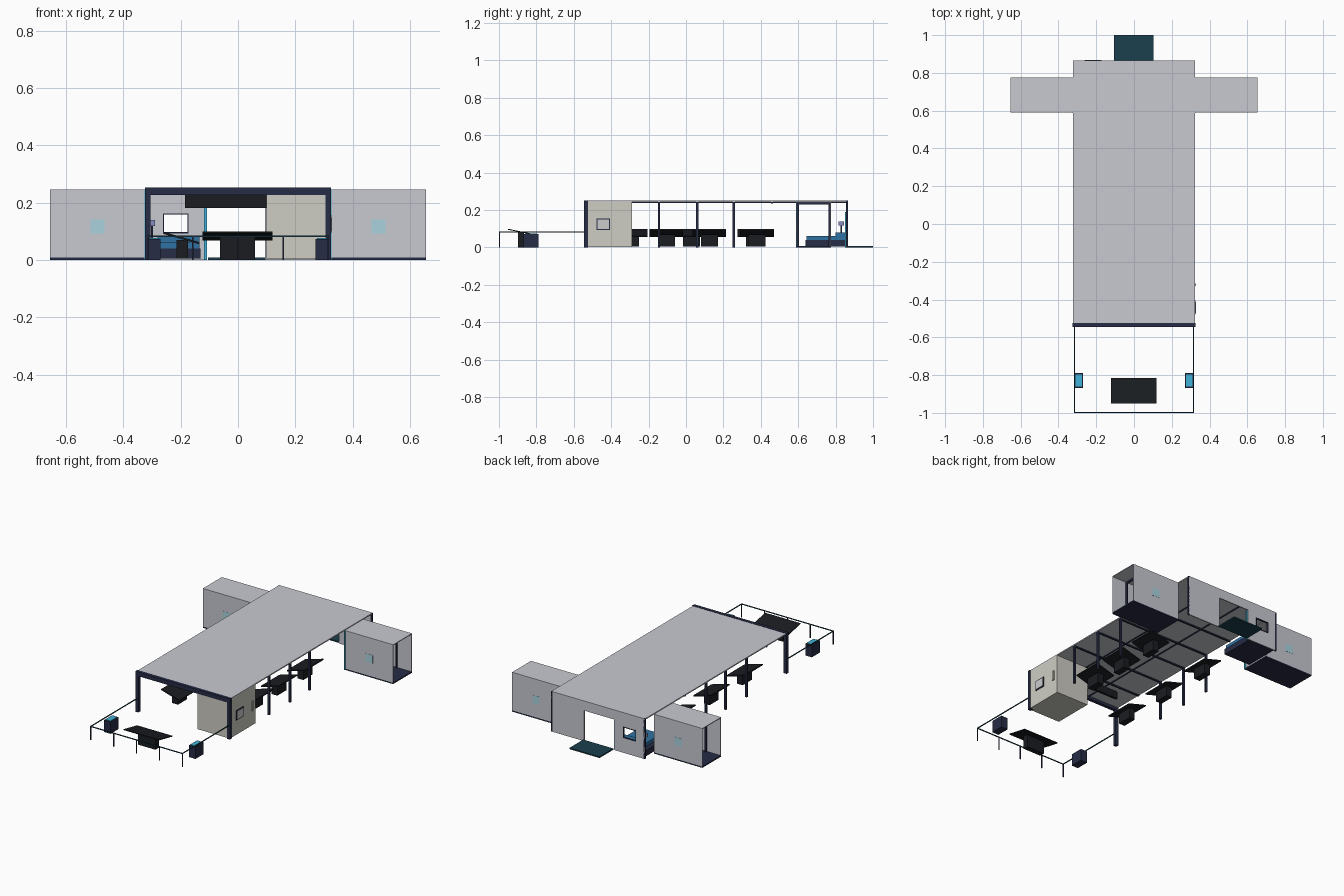
import bpy
from mathutils import Matrix

if "Cube" in bpy.data.objects:
    bpy.data.objects.remove(bpy.data.objects["Cube"])


def mat(name, r, g, b):
    m = bpy.data.materials.new(name)
    m.diffuse_color = (r, g, b, 1)
    m.use_nodes = True
    m.node_tree.nodes["Principled BSDF"].inputs["Base Color"].default_value = m.diffuse_color
    return m


NAVY = mat("navy", .02, .025, .06)
BLACK = mat("black", .01, .012, .015)
TEAL = mat("teal", .01, .05, .075)
CYAN = mat("cyan", .05, .45, .68)
BLUE = mat("blue", .03, .17, .36)
GLASS = mat("glass", .4, .65, .73)
BEIGE = mat("beige", .62, .61, .55)
GREY = mat("wall_grey", .58, .59, .64)
LILAC = mat("lilac", .25, .27, .55)


def box(name, x, y, z, m=None, tilt=None):
    """Box from (min, max) ranges; tilt = (axis, angle) about its centre."""
    c = [(a[0] + a[1]) / 2 for a in (x, y, z)]
    s = [a[1] - a[0] for a in (x, y, z)]
    bpy.ops.mesh.primitive_cube_add(size=1)
    o = bpy.context.object
    o.name = name
    o.data.transform(Matrix.Diagonal((*s, 1)))
    if tilt:
        o.data.transform(Matrix.Rotation(tilt[1], 4, tilt[0]))
    o.location = c
    if m:
        o.data.materials.append(m)
    return o


def post(name, x, y, z0, z1, w, m):
    return box(name, (x - w / 2, x + w / 2), (y - w / 2, y + w / 2), (z0, z1), m)


def side(s, a, b):
    return (a, b) if s > 0 else (-b, -a)


# Main roof with front beam, front posts and rear corner posts
box("main_roof", (-.322, .322), (-.535, .865), (.243, .25), GREY)
box("front_beam", (-.325, .325), (-.545, -.525), (.226, .252), NAVY)
for s in (-1, 1):
    post("front_post", s * .315, -.535, 0, .24, .02, NAVY)
    post("rear_post", s * .318, .86, 0, .25, .01, NAVY)
    post("cyan_post", s * .322, .592, 0, .245, .008, CYAN)
    for y in (-.145, .06, .255):
        post("side_post", s * .315, y, 0, .243, .012, NAVY)

# Ceiling beams
for y in (-.34, -.145, .06, .255, .46):
    box("cross_beam", (-.32, .32), (y - .005, y + .005), (.236, .243), NAVY)
for x in (-.11, .11):
    box("long_beam", (x - .004, x + .004), (-.53, .86), (.239, .243), NAVY)

# Back wall around a doorway and a window
Y = (.859, .865)
box("back_wall_right", (.095, .32), Y, (0, .243), GREY)
box("back_wall_lintel", (-.113, .095), Y, (.19, .243), GREY)
box("back_wall_door_side", (-.175, -.113), Y, (0, .243), GREY)
box("back_wall_window_side", (-.32, -.26), Y, (0, .243), GREY)
box("back_wall_sill", (-.26, -.175), Y, (0, .095), GREY)
box("back_wall_header", (-.26, -.175), Y, (.16, .243), GREY)
for x in ((-.262, -.258), (-.177, -.173)):
    box("window_jamb", x, (.857, .867), (.093, .162), NAVY)
for z in ((.093, .097), (.158, .162)):
    box("window_rail", (-.262, -.173), (.857, .867), z, NAVY)
post("door_strip", -.113, .855, 0, .19, .01, CYAN)
box("back_ramp", (-.105, .102), (.865, 1.0), (0, .008), TEAL)

# Side wings: open-ended tubes with a window in each long wall
for s in (-1, 1):
    X = side(s, .322, .655)
    box("wing_floor", X, (.59, .775), (0, .008), NAVY)
    box("wing_roof", X, (.59, .775), (.24, .245), GREY)
    for y, out in ((.592, -1), (.773, 1)):
        box("wing_wall", X, (y - .002, y + .002), (.008, .24), GREY)
        yo = y + out * .002
        box("wing_window", side(s, .465, .515), (yo - .001, yo + .001), (.092, .142), GLASS)
        post("wing_post", s * .555, y - out * .007, .008, .24, .01, NAVY)
    box("wing_beam", side(s, .55, .56), (.595, .77), (.23, .24), NAVY)

# Enclosed room at the front right, with window and door handle
box("room", (.1, .322), (-.54, -.29), (.003, .243), BEIGE)
box("room_window_frame", (.321, .325), (-.478, -.406), (.093, .155), NAVY)
box("room_window_pane", (.323, .327), (-.472, -.412), (.099, .149))
box("room_handle", (.32, .328), (-.328, -.316), (.095, .155), BEIGE)

# Hanging board under the front of the roof
box("hanging_board", (-.185, .12), (-.38, -.365), (.182, .226), BLACK)

# Side desks: sloping tops, high edge outwards
for s, ys in ((-1, (-.295, .03, .365)), (1, (-.105, .125, .38))):
    for y in ys:
        X = side(s, .132, .262)
        box("desk_top", X, (y - .09, y + .09), (.073, .08), BLACK, ('Y', -s * .28))
        box("desk_base", side(s, .175, .215), (y - .045, y + .045), (.005, .07), BLACK)

# Front desk in the yard
box("front_desk_top", (-.123, .12), (-.952, -.815), (.081, .086), BLACK, ('X', -.2))
box("front_desk_base", (-.062, .06), (-.897, -.865), (0, .08), BLACK)

# Yard cabinets with bright tops
for s in (-1, 1):
    box("cabinet", side(s, .27, .315), (-.868, -.788), (0, .073), NAVY)
    box("cabinet_top", side(s, .275, .31), (-.86, -.796), (.073, .076), CYAN)

# Yard fence
for s in (-1, 1):
    box("fence_side_rail", side(s, .313, .318), (-.997, -.535), (.081, .086), TEAL)
box("fence_front_rail", (-.318, .318), (-1.0, -.995), (.081, .086), TEAL)
for i in range(5):
    post("fence_post", -.3155 + i * .15775, -.9975, 0, .084, .005, NAVY)

# Blue bench and wall screen in the rear left corner
box("bench_base", (-.312, -.13), (.64, .855), (.005, .04), NAVY)
box("bench_seat", (-.28, -.135), (.645, .8), (.04, .062), BLUE)
box("bench_back", (-.28, -.135), (.8, .85), (.04, .08), BLUE)
box("wall_screen", (-.308, -.29), (.815, .845), (.118, .14), LILAC)
post("screen_stand", -.3, .83, .04, .12, .006, NAVY)
